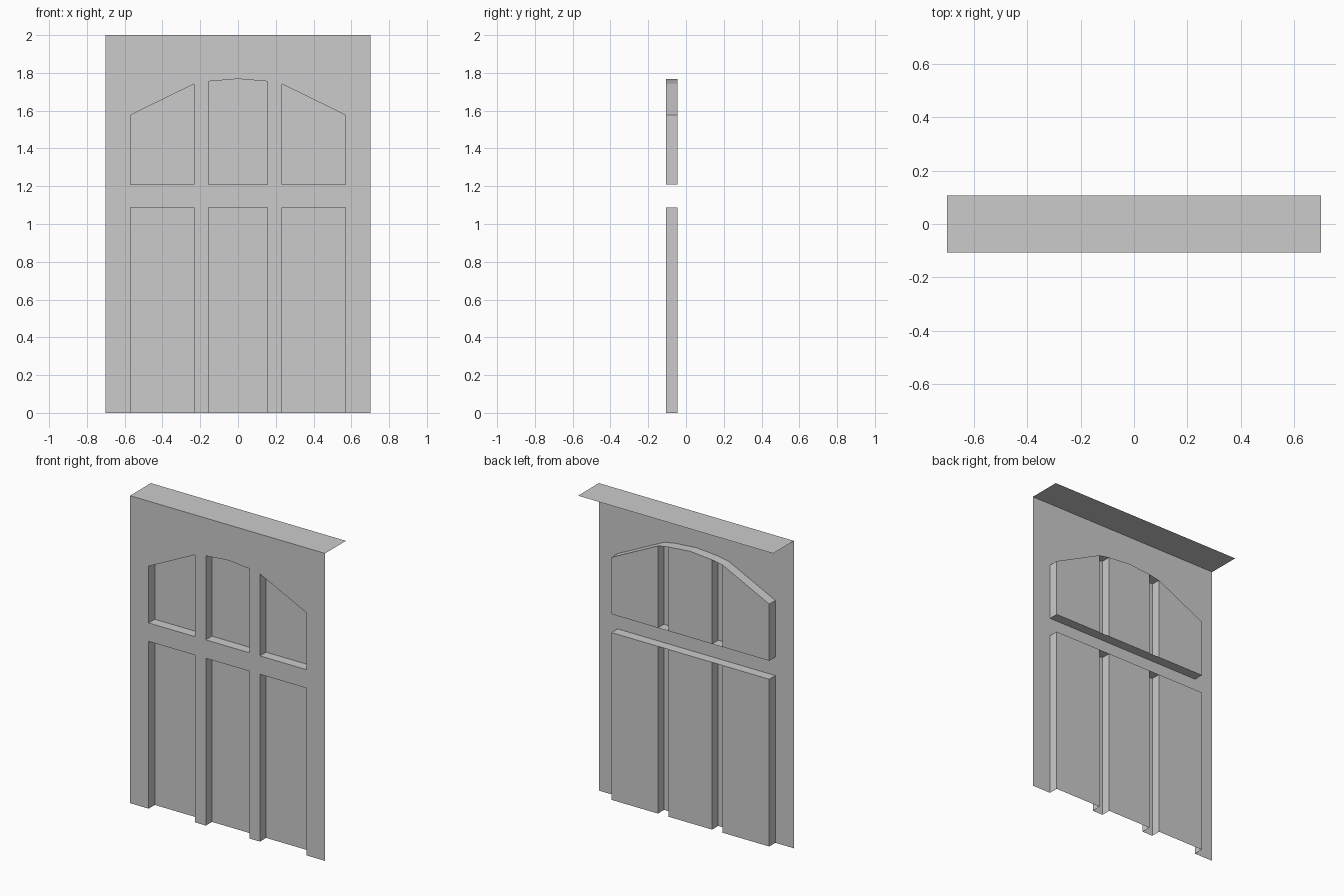
import bpy, bmesh

if "Cube" in bpy.data.objects:
    bpy.data.objects.remove(bpy.data.objects["Cube"])

FRONT, BACK = -0.107, -0.044          # frame face and recessed panel planes
W, H = 0.702, 2.0                     # half width, height
OPEN = 0.568                          # half width of the recesses
M_IN, M_OUT = 0.157, 0.233            # mullion edges
LOW_TOP, UP_BOT = 1.088, 1.208        # middle rail
ARCH = [(-OPEN, 1.577), (-M_OUT, 1.741), (-M_IN, 1.755), (0, 1.768),
        (M_IN, 1.755), (M_OUT, 1.741), (OPEN, 1.577)]
SPANS = list(zip(ARCH, ARCH[1:]))


def build(name, faces):
    """Welded mesh from a list of polygons."""
    bm = bmesh.new()
    for pts in faces:
        bm.faces.new([bm.verts.new(p) for p in pts])
    bmesh.ops.remove_doubles(bm, verts=bm.verts, dist=1e-5)
    me = bpy.data.meshes.new(name)
    bm.to_mesh(me)
    bm.free()
    ob = bpy.data.objects.new(name, me)
    bpy.context.collection.objects.link(ob)
    return ob


def upright(x0, x1, y, z0, z1, z2=None, z3=None):
    """Front-facing quad; top may slope from z1 (left) to z2 (right)."""
    return [(x0, y, z0), (x1, y, z0), (x1, y, z1 if z2 is None else z2), (x0, y, z1)]


def side(x, z0, z1, facing):
    """Recess side wall, facing +x or -x."""
    f = [(x, FRONT, z0), (x, BACK, z0), (x, BACK, z1), (x, FRONT, z1)]
    return f if facing < 0 else f[::-1]


def ledge(x0, x1, z0, z1, up):
    """Recess floor (up) or ceiling."""
    f = [(x0, FRONT, z0), (x1, FRONT, z1), (x1, BACK, z1), (x0, BACK, z0)]
    return f if up else f[::-1]


# Flat frame: stiles, middle rail, arched head, and the deep top
frame = []
levels = [0, LOW_TOP, UP_BOT, ARCH[0][1], H]
for z0, z1 in zip(levels, levels[1:]):
    frame.append(upright(-W, -OPEN, FRONT, z0, z1))
    frame.append(upright(OPEN, W, FRONT, z0, z1))
for (x0, a0), (x1, a1) in SPANS:
    frame.append(upright(x0, x1, FRONT, LOW_TOP, UP_BOT))
    frame.append([(x0, FRONT, a0), (x1, FRONT, a1), (x1, FRONT, H), (x0, FRONT, H)])
xs = [-W] + [p[0] for p in ARCH] + [W]
for x0, x1 in zip(xs, xs[1:]):
    frame.append([(x0, FRONT, H), (x1, FRONT, H), (x1, -FRONT, H), (x0, -FRONT, H)])
build("door_frame", frame)

# Recess edges: outer sides, floor and ceilings
reveal = [side(-OPEN, 0, LOW_TOP, 1), side(OPEN, 0, LOW_TOP, -1),
          side(-OPEN, UP_BOT, ARCH[0][1], 1), side(OPEN, UP_BOT, ARCH[0][1], -1)]
for (x0, a0), (x1, a1) in SPANS:
    reveal += [ledge(x0, x1, LOW_TOP, LOW_TOP, False),
               ledge(x0, x1, UP_BOT, UP_BOT, True),
               ledge(x0, x1, a0, a1, False)]
build("recess_edges", reveal)

# Recessed panels and raised hollow mullions
panels, mullions = [], []
for (x0, a0), (x1, a1) in SPANS:
    is_mullion = M_IN - 0.01 < abs(x0 + x1) / 2 < M_OUT
    for z0, t0, t1 in ((0, LOW_TOP, LOW_TOP), (UP_BOT, a0, a1)):
        if is_mullion:
            mullions += [upright(x0, x1, FRONT, z0, t0, t1),
                         side(x0, z0, t0, -1), side(x1, z0, t1, 1)]
        else:
            panels.append(upright(x0, x1, BACK, z0, t0, t1))
build("recessed_panels", panels)
build("mullions", mullions)
